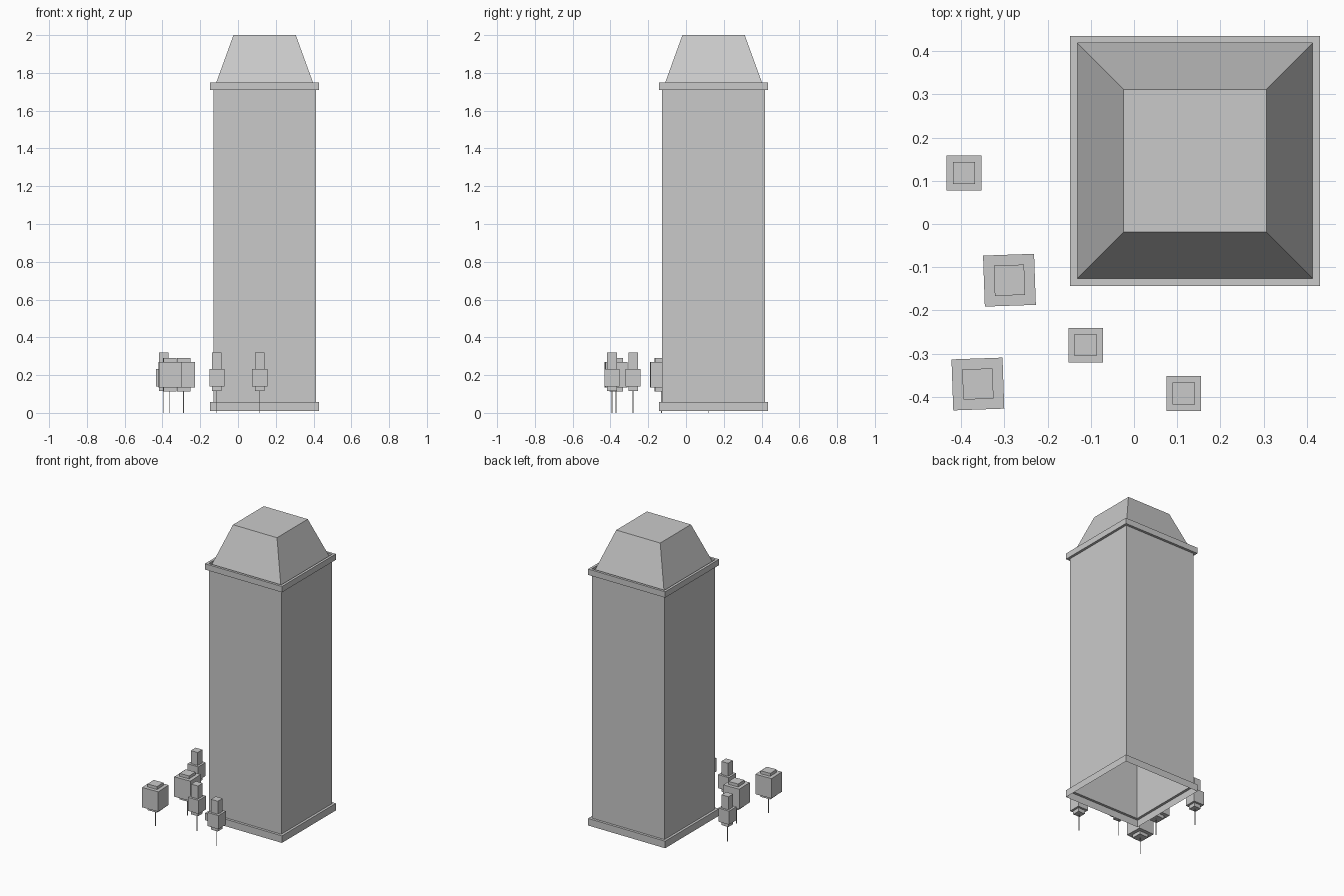
import bpy
import bmesh
from math import radians

cube = bpy.data.objects.get("Cube")
if cube:
    bpy.data.objects.remove(cube, do_unlink=True)

# One plain grey for everything
grey = bpy.data.materials.new("plain grey")
grey.use_nodes = True
colour = (0.59, 0.59, 0.59, 1)
grey.diffuse_color = colour
grey.node_tree.nodes["Principled BSDF"].inputs["Base Color"].default_value = colour


def square_stack(name, profile, location, turn=0, bottom=True):
    """Square loft through (half width, height) pairs, capped on top."""
    bm = bmesh.new()
    rings = []
    for half, z in profile:
        corners = [(-1, -1), (1, -1), (1, 1), (-1, 1)]
        rings.append([bm.verts.new((x * half, y * half, z)) for x, y in corners])
    for low, high in zip(rings, rings[1:]):
        for i in range(4):
            j = (i + 1) % 4
            bm.faces.new((low[i], low[j], high[j], high[i]))
    bm.faces.new(rings[-1])
    if bottom:
        bm.faces.new(rings[0][::-1])
    mesh = bpy.data.meshes.new(name)
    bm.to_mesh(mesh)
    bm.free()
    mesh.materials.append(grey)
    obj = bpy.data.objects.new(name, mesh)
    obj.location = (*location, 0)
    obj.rotation_euler.z = radians(turn)
    bpy.context.collection.objects.link(obj)
    return obj


# Tower: hollow plinth, shaft, parapet and tapered roof in one shell, open below
WALL, TRIM, ROOF = 0.272, 0.289, 0.165
square_stack("tower", [
    (TRIM, 0.01), (TRIM, 0.058), (WALL, 0.058),
    (WALL, 1.71), (TRIM, 1.71), (TRIM, 1.75), (WALL, 1.75),
    (WALL, 1.705), (ROOF, 2.0),
], (0.141, 0.146), bottom=False)


def tree(name, location, crown, cap, heights, turn=0):
    """Blocky crown with a narrower cap and foot on a thin trunk."""
    foot, low, high, top = heights
    square_stack(name + "_crown", [
        (cap, foot), (cap, low), (crown, low),
        (crown, high), (cap, high), (cap, top),
    ], location, turn)
    square_stack(name + "_trunk", [(0.002, 0), (0.002, foot)], location, turn)


# Slender trees with a tall cap
for n, spot in enumerate([(-0.393, 0.118), (-0.112, -0.28), (0.115, -0.392)], 1):
    tree(f"slender_tree_{n}", spot, 0.04, 0.0255, (0.115, 0.14, 0.232, 0.32))

# Broad trees with a low cap, slightly turned
for n, spot in enumerate([(-0.288, -0.13), (-0.361, -0.37)], 1):
    tree(f"broad_tree_{n}", spot, 0.059, 0.035, (0.113, 0.135, 0.27, 0.29), 2)
